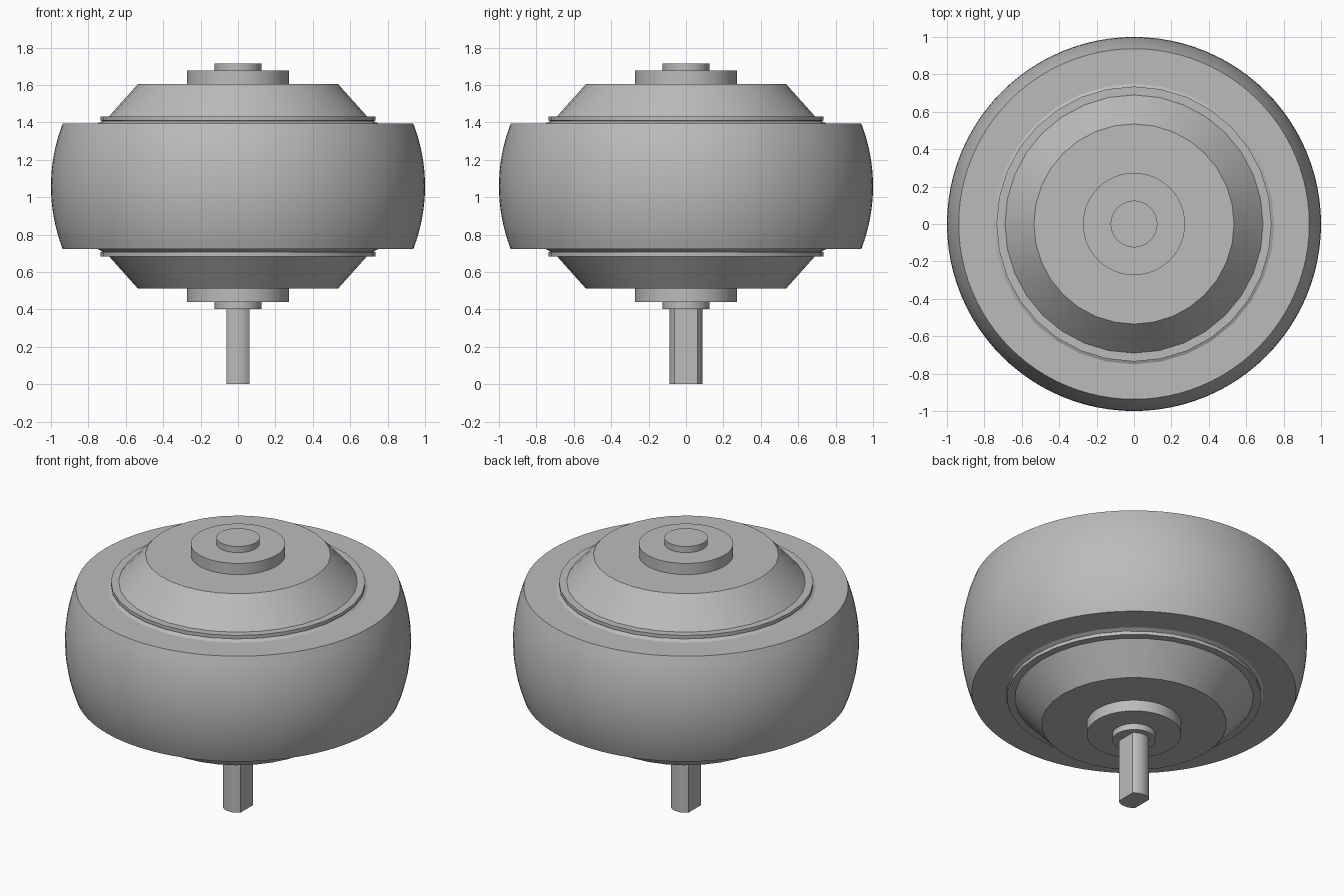
import bpy, bmesh, math

cube = bpy.data.objects.get("Cube")
if cube:
    bpy.data.objects.remove(cube, do_unlink=True)

MID = 1.058  # height of the wheel's middle plane

grey = bpy.data.materials.new("plain grey")
grey.use_nodes = True
GREY = (0.5, 0.5, 0.5, 1)
grey.diffuse_color = GREY
grey.node_tree.nodes["Principled BSDF"].inputs["Base Color"].default_value = GREY


def finish(bm, name):
    bmesh.ops.remove_doubles(bm, verts=bm.verts, dist=1e-5)
    bmesh.ops.recalc_face_normals(bm, faces=bm.faces)
    mesh = bpy.data.meshes.new(name)
    bm.to_mesh(mesh)
    bm.free()
    obj = bpy.data.objects.new(name, mesh)
    bpy.context.collection.objects.link(obj)
    mesh.materials.append(grey)
    bpy.ops.object.select_all(action="DESELECT")
    obj.select_set(True)
    bpy.context.view_layer.objects.active = obj
    bpy.ops.object.shade_smooth_by_angle(angle=math.radians(25))
    return obj


def lathe(name, profile, steps):
    """Turn (radius, height) points around the z axis."""
    bm = bmesh.new()
    verts = [bm.verts.new((r, 0, z)) for r, z in profile]
    edges = [bm.edges.new(pair) for pair in zip(verts, verts[1:])]
    bmesh.ops.spin(bm, geom=verts + edges, cent=(0, 0, 0), axis=(0, 0, 1),
                   angle=math.tau, steps=steps, use_duplicate=False)
    return finish(bm, name)


def mirrored(half):
    """Half profile above the middle plane, repeated below it."""
    return [(r, MID + h) for r, h in half] + [(r, MID - h) for r, h in reversed(half)]


# Tyre with a bulging tread
HALF_W, BULGE = 0.336, 0.063
arc_r = (HALF_W ** 2 + BULGE ** 2) / (2 * BULGE)
tread = []
for i in range(17):
    h = HALF_W * (1 - i / 8)
    tread.append((1 - arc_r + math.sqrt(arc_r ** 2 - h ** 2), MID + h))
lathe("tyre", [(0.7, MID + HALF_W)] + tread + [(0.7, MID - HALF_W)], 96)

# Hub: rim lip and sloped cover on both sides
lathe("hub", mirrored([(0, 0.547), (0.535, 0.547), (0.69, 0.374), (0.735, 0.374),
                       (0.735, 0.352), (0.725, 0.349), (0.75, 0.336), (0.7, 0.325)]), 32)

# Stepped bearing caps on both sides
lathe("bearing_caps", mirrored([(0, 0.657), (0.125, 0.657), (0.125, 0.618),
                                (0.273, 0.618), (0.273, 0.54)]), 48)

# Axle: round rod with two flats
RADIUS, FLAT, LENGTH = 0.088, 0.062, 0.42
half_angle = math.acos(FLAT / RADIUS)
bm = bmesh.new()
outline = []
for side in (0, math.pi):
    for i in range(13):
        a = side + half_angle + (math.pi - 2 * half_angle) * i / 12
        outline.append(bm.verts.new((RADIUS * math.cos(a), RADIUS * math.sin(a), 0)))
base = bm.faces.new(outline)
top = bmesh.ops.extrude_face_region(bm, geom=[base], use_keep_orig=True)["geom"]
bmesh.ops.translate(bm, vec=(0, 0, LENGTH),
                    verts=[g for g in top if isinstance(g, bmesh.types.BMVert)])
finish(bm, "axle")
